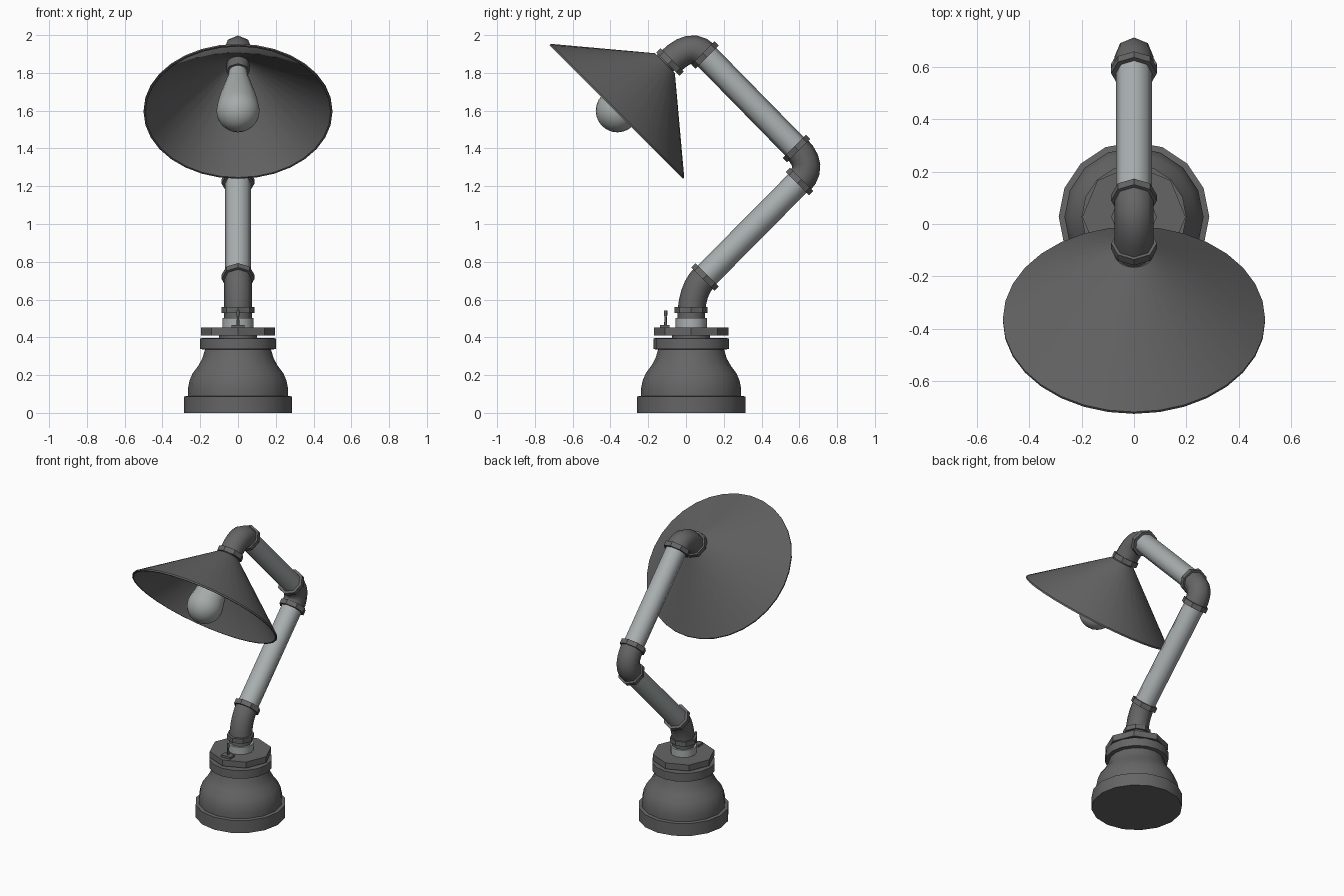
import bpy, bmesh, math
from mathutils import Matrix, Vector

if "Cube" in bpy.data.objects:
    bpy.data.objects.remove(bpy.data.objects["Cube"])


def material(name, rgb):
    m = bpy.data.materials.new(name)
    m.diffuse_color = (*rgb, 1)
    m.use_nodes = True
    m.node_tree.nodes["Principled BSDF"].inputs["Base Color"].default_value = m.diffuse_color
    return m


DARK = material("dark iron", (0.13, 0.13, 0.13))
LIGHT = material("pale steel", (0.40, 0.43, 0.43))
GLASS = material("bulb glass", (0.38, 0.41, 0.40))


def finish(name, bm, mat, smooth=50):
    bmesh.ops.remove_doubles(bm, verts=bm.verts, dist=1e-5)
    bmesh.ops.recalc_face_normals(bm, faces=bm.faces)
    me = bpy.data.meshes.new(name)
    bm.to_mesh(me)
    bm.free()
    me.materials.append(mat)
    ob = bpy.data.objects.new(name, me)
    bpy.context.collection.objects.link(ob)
    if smooth:
        bpy.ops.object.select_all(action='DESELECT')
        ob.select_set(True)
        bpy.context.view_layer.objects.active = ob
        bpy.ops.object.shade_smooth_by_angle(angle=math.radians(smooth))
    return ob


def skin(bm, rings, closed=False):
    """Join rings of points with quads, then cap or close the ends."""
    rows = [[bm.verts.new(p) for p in ring] for ring in rings]
    n = len(rows[0])
    pairs = list(zip(rows, rows[1:])) + ([(rows[-1], rows[0])] if closed else [])
    for a, b in pairs:
        for i in range(n):
            j = (i + 1) % n
            bm.faces.new((a[i], a[j], b[j], b[i]))
    if not closed:
        bm.faces.new(rows[0][::-1])
        bm.faces.new(rows[-1])


def lathe(name, profile, n, mat, at, axis=(0, 1), closed=False, smooth=50):
    """Spin (radius, height) points round an axis in the y-z plane."""
    m = Matrix.Translation((0, *at)) @ Matrix.Rotation(-math.atan2(*axis), 4, 'X')
    rings = []
    for r, h in profile:
        r = max(r, 1e-7)
        rings.append([m @ Vector((r * math.cos(2 * math.pi * i / n),
                                  r * math.sin(2 * math.pi * i / n), h)) for i in range(n)])
    bm = bmesh.new()
    skin(bm, rings, closed)
    return finish(name, bm, mat, smooth)


def pipe(name, a, b, r, mat, corner=None, n=8):
    """Round pipe between two y-z points, bent through a corner if given."""
    a, b = Vector(a), Vector(b)
    c = Vector(corner) if corner else (a + b) / 2
    steps = 6 if corner else 1
    rings = []
    for k in range(steps + 1):
        t = k / steps
        p = a * (1 - t) ** 2 + c * 2 * t * (1 - t) + b * t * t
        d = ((c - a) * (1 - t) + (b - c) * t).normalized()
        ring = []
        for i in range(n):
            u = 2 * math.pi * i / n
            s = r * math.sin(u)
            ring.append((r * math.cos(u), p.x - d.y * s, p.y + d.x * s))
        rings.append(ring)
    bm = bmesh.new()
    skin(bm, rings)
    return finish(name, bm, mat)


def box(name, center, size, mat):
    bm = bmesh.new()
    bmesh.ops.create_cube(bm, size=1, matrix=Matrix.Translation(center) @ Matrix.Diagonal((*size, 1)))
    return finish(name, bm, mat, 0)


# Bell-shaped base with foot ring and collar
CY = 0.027
lathe("base", [(.287, 0), (.287, .087), (.265, .09), (.265, .13), (.257, .17), (.24, .21),
               (.21, .25), (.188, .29), (.175, .335), (.2, .338), (.2, .395), (.1, .397),
               (.1, .415)], 16, DARK, (CY, 0))
lathe("base_nut", [(.197, .41), (.197, .452)], 8, DARK, (CY, 0), smooth=0)
lathe("base_stub", [(.083, .45), (.083, .502)], 12, LIGHT, (CY, 0))

# Switch
box("switch_plate", (0, -.112, .459), (.07, .05, .014), DARK)
lathe("switch_lever", [(.008, .46), (.006, .51), (.009, .515), (.009, .542)], 8, DARK, (-.108, 0))

# Arm joints, listed as y-z points with pipe directions
J1, J2, J3, J4, J5 = (.10, .72), (.60, 1.225), (.585, 1.40), (.10, 1.895), (-.085, 1.857)
pipe("lower_elbow", (CY, .495), J1, .073, DARK, (CY, .65))
pipe("lower_arm", J1, J2, .069, LIGHT)
pipe("middle_elbow", J2, J3, .075, DARK, (.68, 1.305))
pipe("upper_arm", J3, J4, .069, LIGHT)
pipe("upper_elbow", J4, J5, .075, DARK, (.0265, 1.9685))

# Octagonal collars at the pipe ends
collars = [((CY, .545), (0, 1)), (J1, (1, 1)), (J2, (1, 1)),
           (J3, (-1, 1)), (J4, (-1, 1)), (J5, (-1, -1))]
for k, (at, axis) in enumerate(collars):
    lathe(f"collar_{k + 1}", [(.087, -.016), (.087, .016)], 8, DARK, at, axis, smooth=0)

# Conical shade, a thin shell measured from the rim centre back to the neck
RIM, BACK = (-.37, 1.593), (1, 1)
lathe("shade", [(.49, 0), (.5, 0), (.5, .01), (.075, .365), (.06, .355), (.488, .005)],
      32, DARK, RIM, BACK, closed=True, smooth=35)

# Socket and bulb
lathe("socket", [(.062, .30), (.062, .375)], 8, DARK, RIM, BACK)
bulb = [(.115 * math.sin(a), .01 - .115 * math.cos(a))
        for a in (math.radians(d) for d in range(0, 106, 15))]
lathe("bulb", bulb + [(.097, .11), (.075, .19), (.055, .26), (.045, .32)], 20, GLASS, RIM, BACK)
